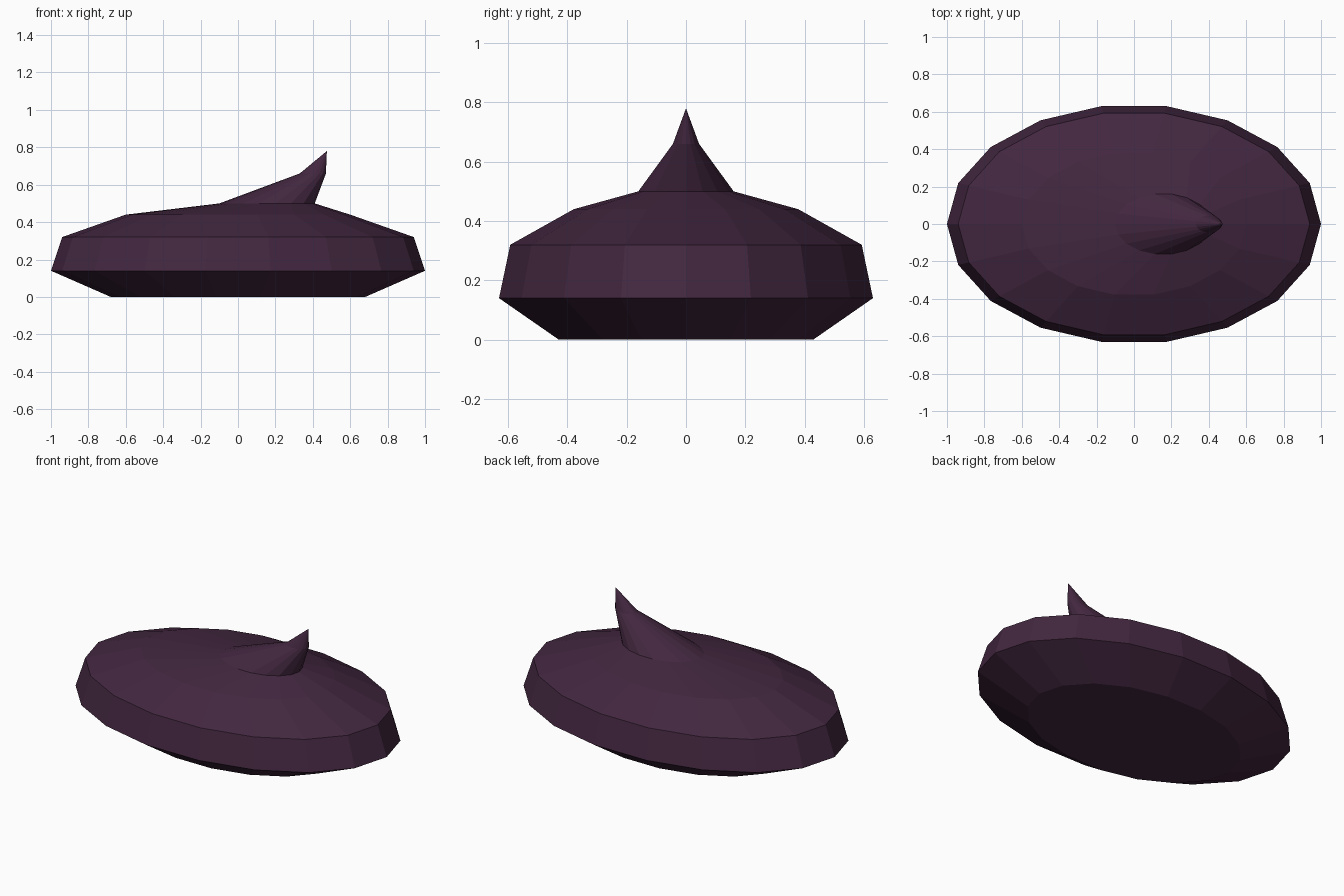
import bpy, bmesh, math

if "Cube" in bpy.data.objects:
    bpy.data.objects.remove(bpy.data.objects["Cube"])

SIDES = 18
ASPECT = 0.64

# Cross-section rings: centre x, x radius, height
RINGS = [
    (0.0, 0.68, 0.0),
    (0.0, 1.0, 0.14),
    (0.0, 0.94, 0.32),
    (0.0, 0.60, 0.44),
    (0.155, 0.255, 0.50),
    (0.40, 0.07, 0.66),
]
TIP = (0.475, 0.0, 0.78)

mat = bpy.data.materials.new("dark purple")
mat.diffuse_color = (0.055, 0.02, 0.05, 1.0)
mat.use_nodes = True
mat.node_tree.nodes["Principled BSDF"].inputs["Base Color"].default_value = mat.diffuse_color

bm = bmesh.new()


def ring(cx, r, z):
    return [bm.verts.new((cx + r * math.cos(2 * math.pi * i / SIDES),
                          r * ASPECT * math.sin(2 * math.pi * i / SIDES), z))
            for i in range(SIDES)]


# Disc body flowing up into the leaning spike
loops = [ring(*p) for p in RINGS]
for a, b in zip(loops, loops[1:]):
    for i in range(SIDES):
        j = (i + 1) % SIDES
        bm.faces.new((a[i], a[j], b[j], b[i]))

# Flat base and pointed tip
bm.faces.new(loops[0][::-1])
tip = bm.verts.new(TIP)
for i in range(SIDES):
    bm.faces.new((loops[-1][i], loops[-1][(i + 1) % SIDES], tip))

bmesh.ops.recalc_face_normals(bm, faces=bm.faces)
mesh = bpy.data.meshes.new("spiked_disc")
bm.to_mesh(mesh)
bm.free()
mesh.materials.append(mat)
obj = bpy.data.objects.new("spiked_disc", mesh)
bpy.context.collection.objects.link(obj)
